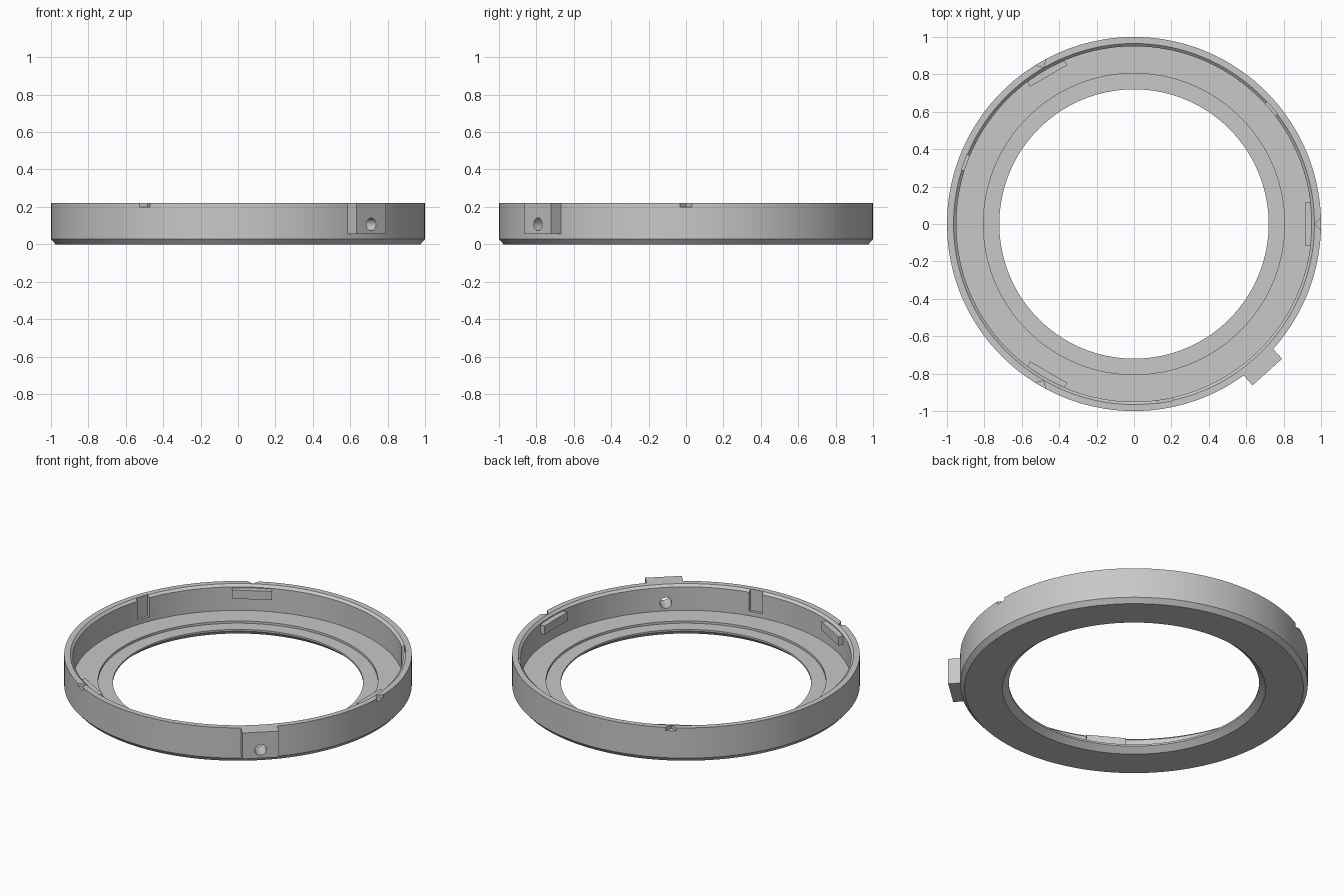
import bpy, bmesh, math
from mathutils import Matrix, Vector

if "Cube" in bpy.data.objects:
    bpy.data.objects.remove(bpy.data.objects["Cube"], do_unlink=True)

grey = bpy.data.materials.new("plain_grey")
grey.use_nodes = True
colour = (0.58, 0.58, 0.58, 1)
grey.diffuse_color = colour
grey.node_tree.nodes["Principled BSDF"].inputs["Base Color"].default_value = colour

TOP = 0.22
CLAMP_ANGLE = -48
THIRDS = (0, 120, 240)


def make_object(name, bm):
    bmesh.ops.recalc_face_normals(bm, faces=bm.faces)
    mesh = bpy.data.meshes.new(name)
    bm.to_mesh(mesh)
    bm.free()
    mesh.materials.append(grey)
    obj = bpy.data.objects.new(name, mesh)
    bpy.context.collection.objects.link(obj)
    return obj


def turn(angle):
    return Matrix.Rotation(math.radians(angle), 4, "Z")


def add_box(bm, angle, r0, r1, half, z0, z1):
    """Box spanning r0..r1 outwards, turned about the ring axis."""
    size = Matrix.Diagonal((r1 - r0, 2 * half, z1 - z0, 1))
    place = Matrix.Translation(((r0 + r1) / 2, 0, (z0 + z1) / 2))
    bmesh.ops.create_cube(bm, size=1, matrix=turn(angle) @ place @ size)


def add_notch(bm, angle):
    """Triangular prism cutting a V in the outer rim."""
    plan = [(0.967, 0), (1.05, -0.083), (1.05, 0.083)]
    verts = [bm.verts.new(turn(angle) @ Vector((x, y, 0.2))) for x, y in plan]
    face = bm.faces.new(verts)
    out = bmesh.ops.extrude_face_region(bm, geom=[face])
    moved = [v for v in out["geom"] if isinstance(v, bmesh.types.BMVert)]
    bmesh.ops.translate(bm, vec=(0, 0, 0.05), verts=moved)


def boolean(target, tool, operation):
    mod = target.modifiers.new(operation.lower(), "BOOLEAN")
    mod.operation = operation
    mod.solver = "EXACT"
    mod.object = tool
    bpy.context.view_layer.objects.active = target
    bpy.ops.object.modifier_apply(modifier=mod.name)
    bpy.data.objects.remove(tool, do_unlink=True)


# Ring: stepped cross-section spun about the vertical axis
profile = [(0.757, 0), (0.975, 0), (1, 0.028), (1, TOP), (0.965, TOP),
           (0.95, 0.206), (0.95, 0.057), (0.805, 0.057), (0.805, 0.043),
           (0.72, 0.043), (0.72, 0.032)]
bm = bmesh.new()
verts = [bm.verts.new((r, 0, z)) for r, z in profile]
edges = [bm.edges.new((a, b)) for a, b in zip(verts, verts[1:] + verts[:1])]
bmesh.ops.spin(bm, geom=verts + edges, cent=(0, 0, 0), axis=(0, 0, 1),
               angle=math.tau, steps=144, use_merge=True)
bmesh.ops.remove_doubles(bm, verts=bm.verts, dist=1e-5)
ring = make_object("ring", bm)

# Clamp block on the outside
bm = bmesh.new()
add_box(bm, CLAMP_ANGLE, 0.972, 1.065, 0.106, 0.055, TOP)
boolean(ring, make_object("clamp_block", bm), "UNION")

# Cutters: rim notches, wall pockets and the screw hole
bm = bmesh.new()
for angle in THIRDS:
    add_notch(bm, angle)
    add_box(bm, angle + 40, 0.9, 0.966, 0.042, 0.085, 0.25)
hole = (turn(CLAMP_ANGLE) @ Matrix.Translation((1.0, 0, 0.107))
        @ Matrix.Rotation(math.pi / 2, 4, "Y"))
bmesh.ops.create_cone(bm, cap_ends=True, segments=32, radius1=0.034,
                      radius2=0.034, depth=0.24, matrix=hole)
boolean(ring, make_object("cutters", bm), "DIFFERENCE")

bpy.ops.object.select_all(action="DESELECT")
ring.select_set(True)
bpy.context.view_layer.objects.active = ring
bpy.ops.object.shade_smooth_by_angle(angle=math.radians(25))

# Retaining tabs on the inner wall
for i, angle in enumerate(THIRDS):
    bm = bmesh.new()
    add_box(bm, angle, 0.914, 0.96, 0.115, 0.145, 0.2)
    make_object(f"inner_tab_{i + 1}", bm)
